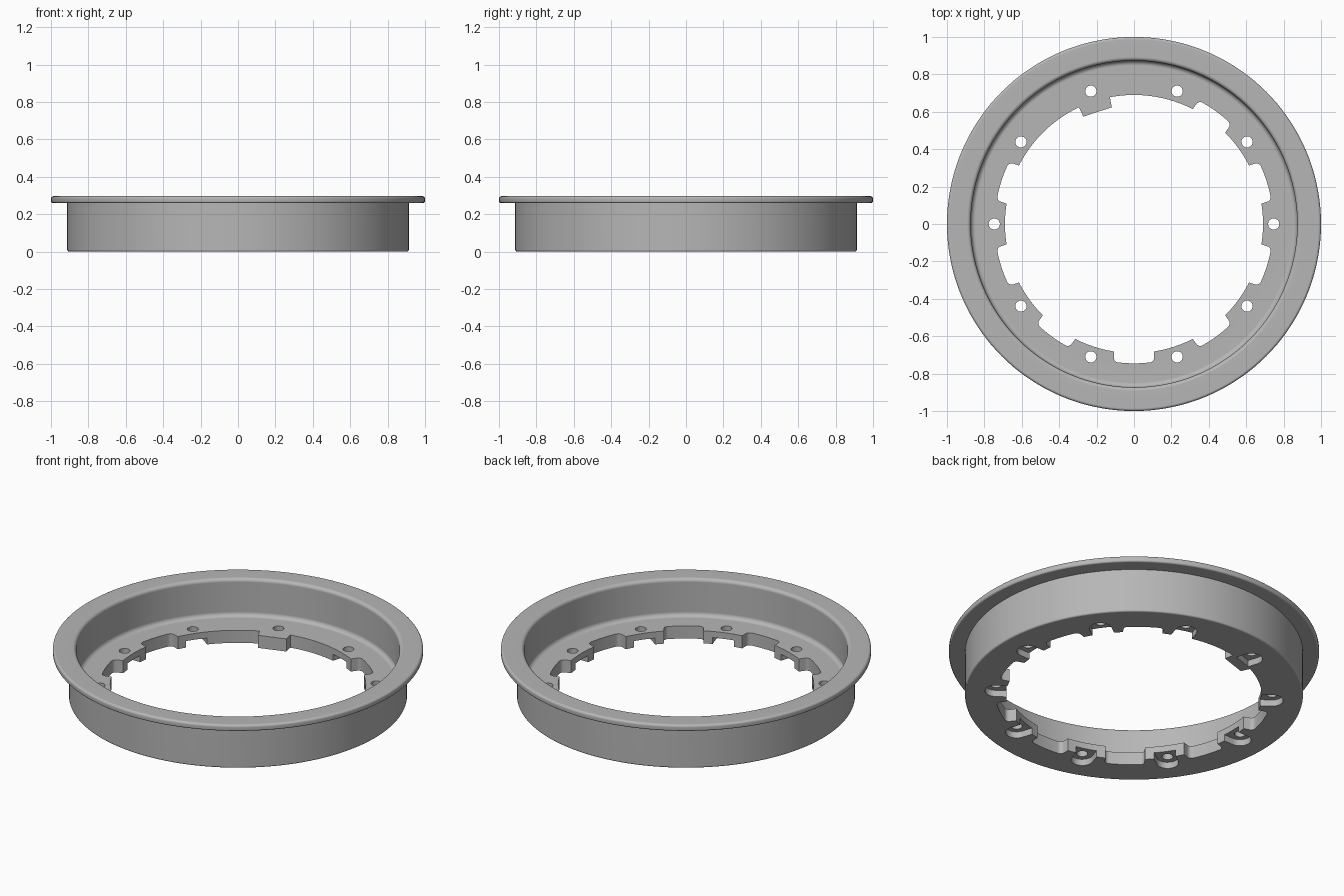
import bpy, bmesh
from math import cos, sin, pi, radians, sqrt
from mathutils import Vector

cube = bpy.data.objects.get("Cube")
if cube:
    bpy.data.objects.remove(cube, do_unlink=True)

SEGMENTS = 144
FLOOR = 0.075      # floor thickness
BOLT_R = 0.747     # bolt circle radius

grey = bpy.data.materials.new("plain grey")
grey.use_nodes = True
grey.diffuse_color = (0.47, 0.47, 0.47, 1)
grey.node_tree.nodes["Principled BSDF"].inputs["Base Color"].default_value = (0.47, 0.47, 0.47, 1)


def make_object(name, bm):
    bmesh.ops.recalc_face_normals(bm, faces=bm.faces)
    mesh = bpy.data.meshes.new(name)
    bm.to_mesh(mesh)
    bm.free()
    mesh.materials.append(grey)
    obj = bpy.data.objects.new(name, mesh)
    bpy.context.collection.objects.link(obj)
    return obj


def rounded(corners, steps=5):
    """Profile whose corners (r, z, fillet radius) are rounded."""
    points = []
    for i, (r, z, f) in enumerate(corners):
        p = Vector((r, z))
        if f == 0:
            points.append(p)
            continue
        a = (Vector(corners[i - 1][:2]) - p).normalized()
        b = (Vector(corners[(i + 1) % len(corners)][:2]) - p).normalized()
        centre = p + (a + b) * f
        for k in range(steps + 1):
            t = pi / 2 * k / steps
            points.append(centre - b * f * cos(t) - a * f * sin(t))
    return points


def lathe(name, profile):
    bm = bmesh.new()
    rings = []
    for s in range(SEGMENTS):
        a = 2 * pi * s / SEGMENTS
        rings.append([bm.verts.new((p.x * cos(a), p.x * sin(a), p.y)) for p in profile])
    n = len(profile)
    for s in range(SEGMENTS):
        r0, r1 = rings[s], rings[(s + 1) % SEGMENTS]
        for j in range(n):
            k = (j + 1) % n
            bm.faces.new((r0[j], r1[j], r1[k], r0[k]))
    return make_object(name, bm)


def prism(bm, outline, degrees, z0, z1):
    """Upright prism; outline is (outward, sideways), turned about z."""
    c, s = cos(radians(degrees)), sin(radians(degrees))
    low, high = ([bm.verts.new((u * c - v * s, u * s + v * c, z)) for u, v in outline]
                 for z in (z0, z1))
    n = len(outline)
    bm.faces.new(low[::-1])
    bm.faces.new(high)
    for i in range(n):
        j = (i + 1) % n
        bm.faces.new((low[i], low[j], high[j], high[i]))


def arc(u, v, radius, start, end, steps):
    angles = [radians(start + (end - start) * k / steps) for k in range(steps + 1)]
    return [(u + radius * cos(a), v + radius * sin(a)) for a in angles]


# Rim: flange, wall and floor in one turned section
rim = lathe("rim", rounded([
    (0.69, 0, 0), (0.913, 0, 0.01), (0.913, 0.26, 0), (1.0, 0.26, 0.01),
    (1.0, 0.297, 0.014), (0.873, 0.297, 0.02), (0.873, FLOOR, 0.025), (0.69, FLOOR, 0)]))

# Locating block that reaches inward beside one bolt hole
bm = bmesh.new()
prism(bm, [(0.63, -0.08), (0.71, -0.09), (0.71, 0.09), (0.63, 0.08)], 108, 0, FLOOR)
block = make_object("locating_block", bm)

# Notches between the bolt lugs, and the bolt holes
half, corner, depth = 0.107, 0.025, 0.745
flat = half - corner
base = sqrt(depth ** 2 - flat ** 2) - corner
right = arc(base, flat, corner, 90, 0, 5)
outer = [(sqrt(depth ** 2 - t * t), t) for t in (flat * k / 4 for k in range(3, -4, -1))]
left = [(u, -v) for u, v in reversed(right)]
notch = [(0.6, half)] + right + outer + left + [(0.6, -half)]
bm = bmesh.new()
for k in range(10):
    if k not in (2, 3):
        prism(bm, notch, 18 + 36 * k, -0.1, 0.2)
    prism(bm, arc(BOLT_R, 0, 0.03, 0, 345, 23), 36 * k, -0.1, 0.2)
openings = make_object("opening_cutter", bm)

# Round-ended bolt seats in the underside, open toward the centre
bm = bmesh.new()
for k in range(10):
    inner = 0.69 if k == 3 else 0.6
    seat = [(inner, -0.06)] + arc(BOLT_R, 0, 0.06, -90, 90, 16) + [(inner, 0.06)]
    prism(bm, seat, 36 * k, -0.1, 0.038)
seats = make_object("seat_cutter", bm)

# Combine the parts and bake the result
for tool, operation in ((block, 'UNION'), (openings, 'DIFFERENCE'), (seats, 'DIFFERENCE')):
    mod = rim.modifiers.new(tool.name, 'BOOLEAN')
    mod.operation = operation
    mod.solver = 'EXACT'
    mod.object = tool
    tool.hide_render = True
bpy.context.view_layer.update()
graph = bpy.context.evaluated_depsgraph_get()
baked = bpy.data.meshes.new_from_object(rim.evaluated_get(graph))
rim.modifiers.clear()
rim.data = baked
baked.materials.clear()
baked.materials.append(grey)
for tool in (block, openings, seats):
    bpy.data.objects.remove(tool, do_unlink=True)

# Smooth the curves, keep edges crisp
bpy.ops.object.select_all(action='DESELECT')
rim.select_set(True)
bpy.context.view_layer.objects.active = rim
bpy.ops.object.shade_smooth_by_angle(angle=radians(30))
weighted = rim.modifiers.new("even_shading", 'WEIGHTED_NORMAL')
weighted.keep_sharp = True
